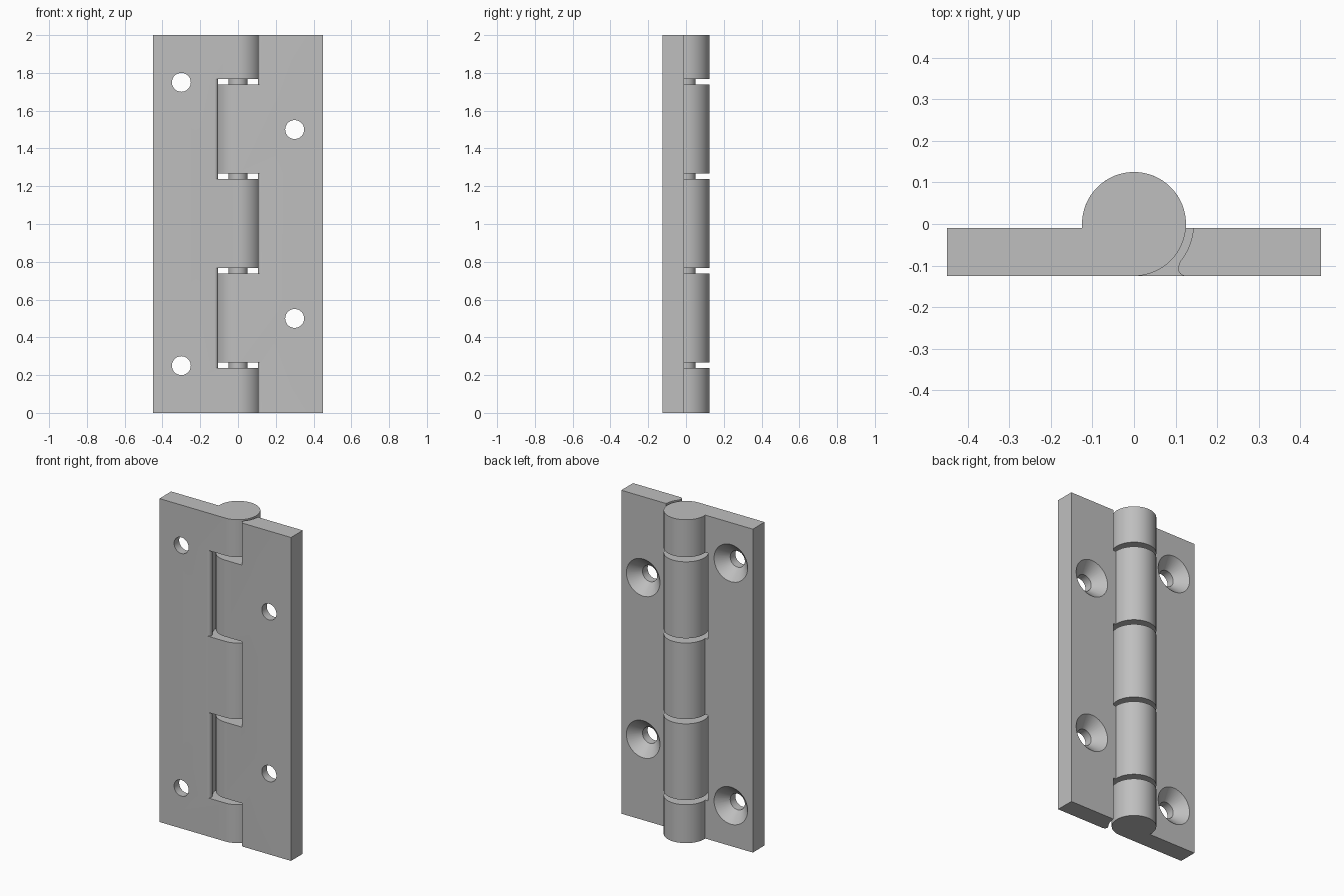
import bpy, bmesh
from math import cos, sin, radians, tau

cube = bpy.data.objects.get("Cube")
if cube:
    bpy.data.objects.remove(cube, do_unlink=True)

steel = bpy.data.materials.new("grey_steel")
steel.use_nodes = True
steel.diffuse_color = (0.52, 0.52, 0.52, 1)
steel.node_tree.nodes["Principled BSDF"].inputs["Base Color"].default_value = (0.52, 0.52, 0.52, 1)

HALF_W, FRONT, BACK, HEIGHT = 0.45, -0.125, -0.01, 2.0
BARREL_R, CLEAR_R, PIN_R, HOLE_R, SINK_R = 0.125, 0.143, 0.05, 0.05, 0.115
HALF_GAP = 0.0145


def arc(r, a0, a1, n, cx=0, cy=0):
    angles = [radians(a0 + (a1 - a0) * i / n) for i in range(n + 1)]
    return [(cx + r * cos(a), cy + r * sin(a)) for a in angles]


def prism(bm, profile, side, z0, z1):
    """Extrude an xy outline from z0 to z1, mirrored when side is -1."""
    face = bm.faces.new([bm.verts.new((side * x, y, z0)) for x, y in profile])
    moved = bmesh.ops.extrude_face_region(bm, geom=[face])["geom"]
    verts = [g for g in moved if isinstance(g, bmesh.types.BMVert)]
    bmesh.ops.translate(bm, verts=verts, vec=(0, 0, z1 - z0))


def countersink(bm, x, z, n=40):
    """Turned cutter along y: straight bore opening into a cone at the back."""
    depth = SINK_R - HOLE_R
    steps = [(-0.2, HOLE_R), (BACK - depth, HOLE_R), (BACK + 0.02, SINK_R + 0.02)]
    rings = [[bm.verts.new((x + r * cos(tau * i / n), y, z + r * sin(tau * i / n)))
              for i in range(n)] for y, r in steps]
    for a, b in zip(rings, rings[1:]):
        for i in range(n):
            j = (i + 1) % n
            bm.faces.new((a[i], a[j], b[j], b[i]))
    bm.faces.new(rings[0])
    bm.faces.new(rings[-1])


def make_object(name, bm):
    bmesh.ops.recalc_face_normals(bm, faces=bm.faces[:])
    mesh = bpy.data.meshes.new(name)
    bm.to_mesh(mesh)
    bm.free()
    mesh.materials.append(steel)
    ob = bpy.data.objects.new(name, mesh)
    bpy.context.collection.objects.link(ob)
    return ob


def activate(ob):
    bpy.ops.object.select_all(action='DESELECT')
    ob.select_set(True)
    bpy.context.view_layer.objects.active = ob


# Outline of a leaf with its barrel, and of the pocket for the other leaf's knuckle
leaf_outline = ([(HALF_W, FRONT), (HALF_W, BACK)] + arc(BARREL_R, -4.6, 270, 64))
pocket_outline = (arc(0.018, 270, 150, 8, 0.124, -0.107) + arc(CLEAR_R, -39, 180, 52)
                  + [(-0.2, -0.2), (0.124, -0.2)])


def make_leaf(name, side, pockets, holes):
    bm = bmesh.new()
    prism(bm, leaf_outline, side, 0, HEIGHT)
    leaf = make_object(name, bm)
    bm = bmesh.new()
    for z0, z1 in pockets:
        prism(bm, pocket_outline, side, z0, z1)
    for z in holes:
        countersink(bm, side * 0.3, z)
    cutter = make_object(name + "_cutter", bm)
    cutter.hide_render = True
    mod = leaf.modifiers.new("cut", 'BOOLEAN')
    mod.operation, mod.solver, mod.object = 'DIFFERENCE', 'EXACT', cutter
    activate(leaf)
    bpy.ops.object.modifier_apply(modifier=mod.name)
    bpy.data.objects.remove(cutter, do_unlink=True)
    bpy.ops.object.shade_smooth_by_angle(angle=radians(25))


# Interlocking leaves
joints = [0.252, 0.752, 1.252, 1.754]
g = HALF_GAP
make_leaf("right_leaf", -1,
          [(joints[0] - g, joints[1] + g), (joints[2] - g, joints[3] + g)], [0.25, 1.75])
make_leaf("left_leaf", 1,
          [(-0.1, joints[0] + g), (joints[1] - g, joints[2] + g), (joints[3] - g, HEIGHT + 0.1)],
          [0.5, 1.5])

# Hinge pin
bm = bmesh.new()
prism(bm, arc(PIN_R, 0, 351, 39), 1, 0.1, HEIGHT - 0.1)
activate(make_object("hinge_pin", bm))
bpy.ops.object.shade_smooth_by_angle(angle=radians(25))
